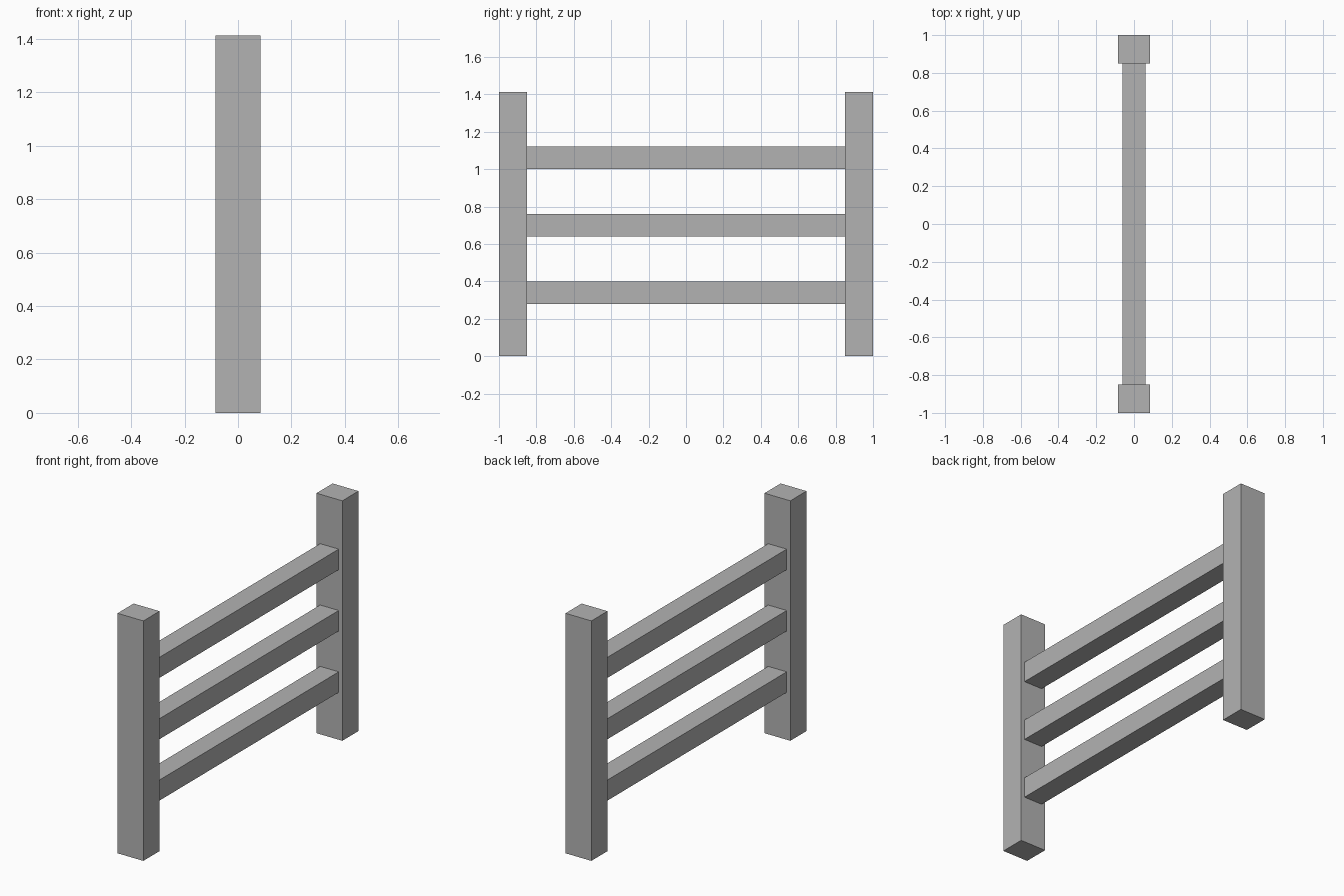
import bpy

cube = bpy.data.objects.get("Cube")
if cube:
    bpy.data.objects.remove(cube, do_unlink=True)

# Single plain grey
GREY = (0.45, 0.45, 0.45, 1.0)
grey = bpy.data.materials.new("plain_grey")
grey.use_nodes = True
grey.diffuse_color = GREY
grey.node_tree.nodes["Principled BSDF"].inputs["Base Color"].default_value = GREY


def box(name, size, centre):
    bpy.ops.mesh.primitive_cube_add(size=1, location=centre)
    ob = bpy.context.object
    ob.name = name
    ob.scale = size
    bpy.ops.object.transform_apply(location=False, rotation=False, scale=True)
    ob.data.materials.append(grey)
    return ob


POST_WIDTH, POST_DEPTH, POST_HEIGHT = 0.168, 0.15, 1.412
RAIL_SIZE = 0.121
SPAN = 2 - 2 * POST_DEPTH

# End posts
for name, side in (("front_post", -1), ("back_post", 1)):
    box(name, (POST_WIDTH, POST_DEPTH, POST_HEIGHT),
        (0, side * (1 - POST_DEPTH / 2), POST_HEIGHT / 2))

# Horizontal rails between the posts
for name, z in (("lower_rail", 0.339), ("middle_rail", 0.70), ("upper_rail", 1.061)):
    box(name, (RAIL_SIZE, SPAN, RAIL_SIZE), (0, 0, z))
